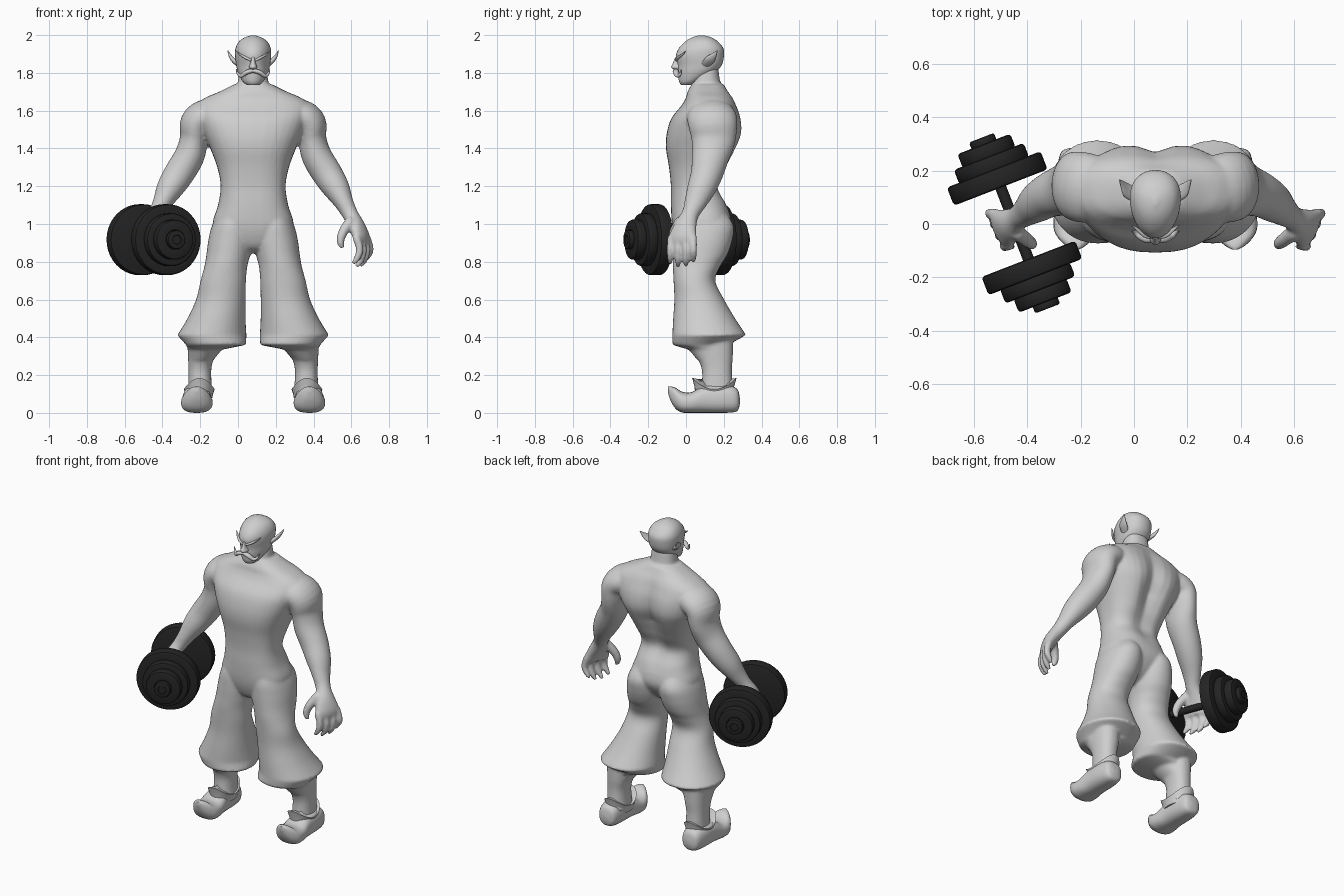
import bpy, bmesh, math
from mathutils import Vector

CX = 0.08  # the figure's own mirror plane


def material(name, value):
    m = bpy.data.materials.new(name)
    m.diffuse_color = (value, value, value, 1)
    return m


GREY = material("light_grey", 0.62)
BLACK = material("matte_black", 0.018)


def resample(rows, k=5):
    """Catmull-Rom interpolation of parameter rows."""
    out = []
    for i in range(len(rows) - 1):
        a, b = rows[max(i - 1, 0)], rows[i]
        c, d = rows[i + 1], rows[min(i + 2, len(rows) - 1)]
        for j in range(k):
            t = j / k
            out.append([0.5 * (2 * q + (r - p) * t + (2 * p - 5 * q + 4 * r - s) * t * t
                               + (3 * q - p - 3 * r + s) * t ** 3)
                        for p, q, r, s in zip(a, b, c, d)])
    out.append(list(rows[-1]))
    return out


def skin(bm, rings):
    """Bridge rings of points and cap both ends."""
    vs = [[bm.verts.new(p) for p in ring] for ring in rings]
    n = len(vs[0])
    for a, b in zip(vs, vs[1:]):
        for i in range(n):
            bm.faces.new((a[i], a[(i + 1) % n], b[(i + 1) % n], b[i]))
    bm.faces.new(vs[0][::-1])
    bm.faces.new(vs[-1])


def oval(n=36, p=2.0):
    """Unit superellipse points."""
    for i in range(n):
        a = 2 * math.pi * i / n
        c, s = math.cos(a), math.sin(a)
        yield (math.copysign(abs(c) ** (2 / p), c), math.copysign(abs(s) ** (2 / p), s))


def stack(bm, rows, side=1, p=2.3, groove=0.0, k=5, egg=0.0):
    """Level slices: z, inner x, outer x, front y, back y."""
    rings = []
    for z, xi, xo, yf, yb in (resample(rows, k) if k > 1 else rows):
        ring = []
        for u, v in oval(p=p):
            x = (xi + xo) / 2 + u * (1 + egg * v) * (xo - xi) / 2
            y = (yf + yb) / 2 + v * (yb - yf) / 2
            if groove and v > 0:  # spine hollow
                y -= groove * math.exp(-(x / 0.06) ** 2) * max(0, 1 - abs(z - 1.4) / 0.34)
            ring.append((CX + side * x, y, z))
        rings.append(ring)
    skin(bm, rings)


def tube(bm, rows, side=1, k=4, n=16):
    """Path rows: x, y, z, radius along y, radius across."""
    rows = resample(rows, k)
    pts = [Vector(r[:3]) for r in rows]
    rings = []
    for i, r in enumerate(rows):
        d = (pts[min(i + 1, len(pts) - 1)] - pts[max(i - 1, 0)]).normalized()
        # the palm turns slightly so the index side points inward
        turn = 0.45 * min(1, max(0, (1.08 - r[2]) / 0.12))
        u = Vector((turn, 1, 0))
        u = (u - d * u.dot(d)).normalized()
        w = d.cross(u)
        ring = [pts[i] + u * (r[3] * a) + w * (r[4] * b) for a, b in oval(n)]
        rings.append([(CX + side * q.x, q.y, q.z) for q in ring])
    skin(bm, rings)


def finish(bm, name, mat, angle=40):
    bmesh.ops.recalc_face_normals(bm, faces=bm.faces)
    me = bpy.data.meshes.new(name)
    bm.to_mesh(me)
    bm.free()
    for f in me.polygons:
        f.use_smooth = True
    me.set_sharp_from_angle(angle=math.radians(angle))
    me.materials.append(mat)
    ob = bpy.data.objects.new(name, me)
    bpy.context.collection.objects.link(ob)
    return ob


# Body: torso, neck, trouser legs, shins, arms and hands fused together
bm = bmesh.new()
torso = [(.845, .03, .02, .10), (.875, .09, -.03, .16), (.93, .175, -.058, .21),
         (1.0, .214, -.074, .24), (1.1, .186, -.08, .219), (1.2, .172, -.08, .178),
         (1.3, .19, -.09, .225), (1.4, .227, -.106, .275), (1.48, .262, -.102, .303),
         (1.56, .29, -.077, .297), (1.63, .3, -.022, .27), (1.67, .25, .0, .25),
         (1.70, .18, .008, .228), (1.74, .10, .03, .2)]
stack(bm, [(z, -w, w, f, b) for z, w, f, b in torso], p=2.5, groove=.055)
neck = [(1.6, .13, .0, .2), (1.7, .088, .025, .195), (1.76, .08, .035, .18), (1.83, .07, .05, .17)]
stack(bm, [(z, -w, w, f, b) for z, w, f, b in neck])
trouser = [(1.1, .03, .16, -.04, .18), (1.0, .006, .214, -.066, .249), (.92, .0, .236, -.07, .246),
           (.84, .014, .247, -.07, .22),
           (.78, .03, .257, -.07, .184), (.70, .038, .278, -.066, .155), (.6, .04, .302, -.062, .202),
           (.5, .04, .348, -.068, .26), (.425, .036, .393, -.072, .31)]
hem = [(.412, .035, .402, -.073, .318), (.36, .037, .355, -.072, .225),
       (.335, .165, .345, .015, .225), (.28, .21, .343, .06, .243)]
shin = [(.4, .2, .35, .04, .25), (.3, .208, .345, .06, .248), (.22, .222, .342, .085, .243),
        (.1, .215, .345, .08, .25)]
arm = [(.16, .13, 1.585, .11, .08), (.25, .135, 1.57, .13, .09), (.30, .142, 1.53, .13, .088),
       (.313, .145, 1.45, .118, .075), (.337, .13, 1.36, .10, .08), (.393, .11, 1.265, .085, .08),
       (.443, .08, 1.185, .075, .07), (.483, .048, 1.11, .058, .05), (.515, .022, 1.05, .046, .042),
       (.55, -.003, .99, .062, .04), (.573, -.018, .93, .08, .034), (.577, -.02, .895, .074, .026)]
thumb = [(.52, -.03, 1.02, .028, .03), (.478, -.062, .96, .026, .026),
         (.462, -.075, .91, .021, .021), (.472, -.078, .872, .012, .012)]
for s in (1, -1):
    stack(bm, resample(trouser) + hem, s, p=2.1, k=1)
    stack(bm, shin, s)
    tube(bm, arm, s, n=28)
    tube(bm, thumb, s)
    for y, drop in ((-.083, .0), (-.042, .014), (.0, .012), (.04, -.01)):  # fingers
        x = .45 * (y + .02)
        tube(bm, [(.574 + x, y * .95, .93, .021, .021), (.592 + x, y, .87, .019, .02),
                  (.582 + x, y, .825 - drop, .018, .018), (.556 + x, y, .788 - drop, .01, .01)], s)
body = finish(bm, "body", GREY)
rm = body.modifiers.new("fuse", 'REMESH')
rm.mode = 'VOXEL'
rm.voxel_size = 0.0085
rm.use_smooth_shade = True
sm = body.modifiers.new("soften", 'SMOOTH')
sm.factor = 0.5
sm.iterations = 6

# Head, narrower at the face
bm = bmesh.new()
head = [(1.735, .03, -.025, .03), (1.755, .054, -.037, .07), (1.80, .078, -.043, .15),
        (1.84, .088, -.044, .188), (1.89, .094, -.053, .201), (1.93, .092, -.038, .198),
        (1.965, .075, -.005, .17), (1.987, .045, .03, .135), (1.999, .008, .07, .095)]
stack(bm, [(z, -w, w, f, b) for z, w, f, b in head], p=2.1, egg=.14)
finish(bm, "head", GREY, 60)

# Nose
bm = bmesh.new()
stack(bm, [(1.815, -.012, .012, -.055, .0), (1.828, -.022, .022, -.078, .0),
           (1.85, -.015, .015, -.07, .0), (1.885, -.009, .009, -.056, .0)])
finish(bm, "nose", GREY, 60)

# Paired face parts
face_parts = {
    "ears": [(.078, .105, 1.845, .024, .014), (.105, .125, 1.868, .028, .012),
             (.122, .147, 1.892, .016, .008), (.134, .165, 1.918, .002, .002)],
    "eyebrows": [(.01, -.05, 1.866, .007, .006), (.04, -.043, 1.88, .008, .007),
                 (.068, -.02, 1.897, .007, .005), (.088, -.004, 1.915, .002, .002)],
    "moustache": [(.0, -.052, 1.812, .015, .011), (.035, -.054, 1.803, .016, .012),
                  (.063, -.042, 1.784, .012, .01), (.082, -.028, 1.798, .006, .006),
                  (.088, -.025, 1.82, .002, .002)],
}
for name, rows in face_parts.items():
    bm = bmesh.new()
    for s in (1, -1):
        tube(bm, rows, s)
    finish(bm, name, GREY, 60)

# Boots with upturned toes: y, low z, high z, half width
boot = [(.285, .045, .08, .02), (.268, .008, .13, .055), (.2, .0, .15, .07), (.1, .0, .145, .074),
        (.03, .0, .11, .082), (-.02, .002, .112, .082), (-.055, .022, .133, .064),
        (-.082, .065, .14, .036), (-.096, .11, .138, .01)]
bm = bmesh.new()
for s in (1, -1):
    rings = []
    for y, lo, hi, w in resample(boot):
        rings.append([(CX + s * (.298 + u * w), y, max(0, (lo + hi) / 2 + v * (hi - lo) / 2))
                      for u, v in oval(24, 2.5)])
    skin(bm, rings)
finish(bm, "boots", GREY, 50)

# Boot cuffs, peaked at front and back
bm = bmesh.new()
for s in (1, -1):
    rings = []
    for z, r, wave in ((.08, .95, 0), (.12, 1.0, .02), (.155, 1.12, .03), (.15, .85, .03)):
        rings.append([(CX + s * (.285 + u * .073 * r), .15 + v * .105 * r,
                       z + wave * (v * v - u * u)) for u, v in oval(28)])
    skin(bm, rings)
finish(bm, "boot_cuffs", GREY, 45)

# Dumbbell: turned profiles along a level, slanted axis
AXIS = Vector((.361, -.932, 0)).normalized()
SIDE = Vector((0, 0, 1)).cross(AXIS)
MID = Vector((-.447, .003, .917))


def turned(bm, profile, sign=1):
    skin(bm, [[MID + AXIS * (t * sign) + SIDE * (u * r) + Vector((0, 0, v * r))
               for u, v in oval(40)] for t, r in profile])


for name, inner, outer, radius in (("large_plates", .143, .216, .188), ("middle_plates", .21, .268, .14),
                                   ("small_plates", .26, .318, .106), ("end_nuts", .31, .343, .05)):
    bm = bmesh.new()
    for s in (1, -1):
        b = min(.012, radius * .15)  # rounded rim
        turned(bm, [(inner, radius - b), (inner + b * .3, radius - b * .3), (inner + b, radius),
                    (outer - b, radius), (outer - b * .3, radius - b * .3), (outer, radius - b),
                    (outer, radius * .5), (outer - .004, radius * .45)], s)
    finish(bm, name, BLACK, 35)
bm = bmesh.new()
turned(bm, [(-.2, .021), (.2, .021)])
finish(bm, "dumbbell_bar", BLACK)
